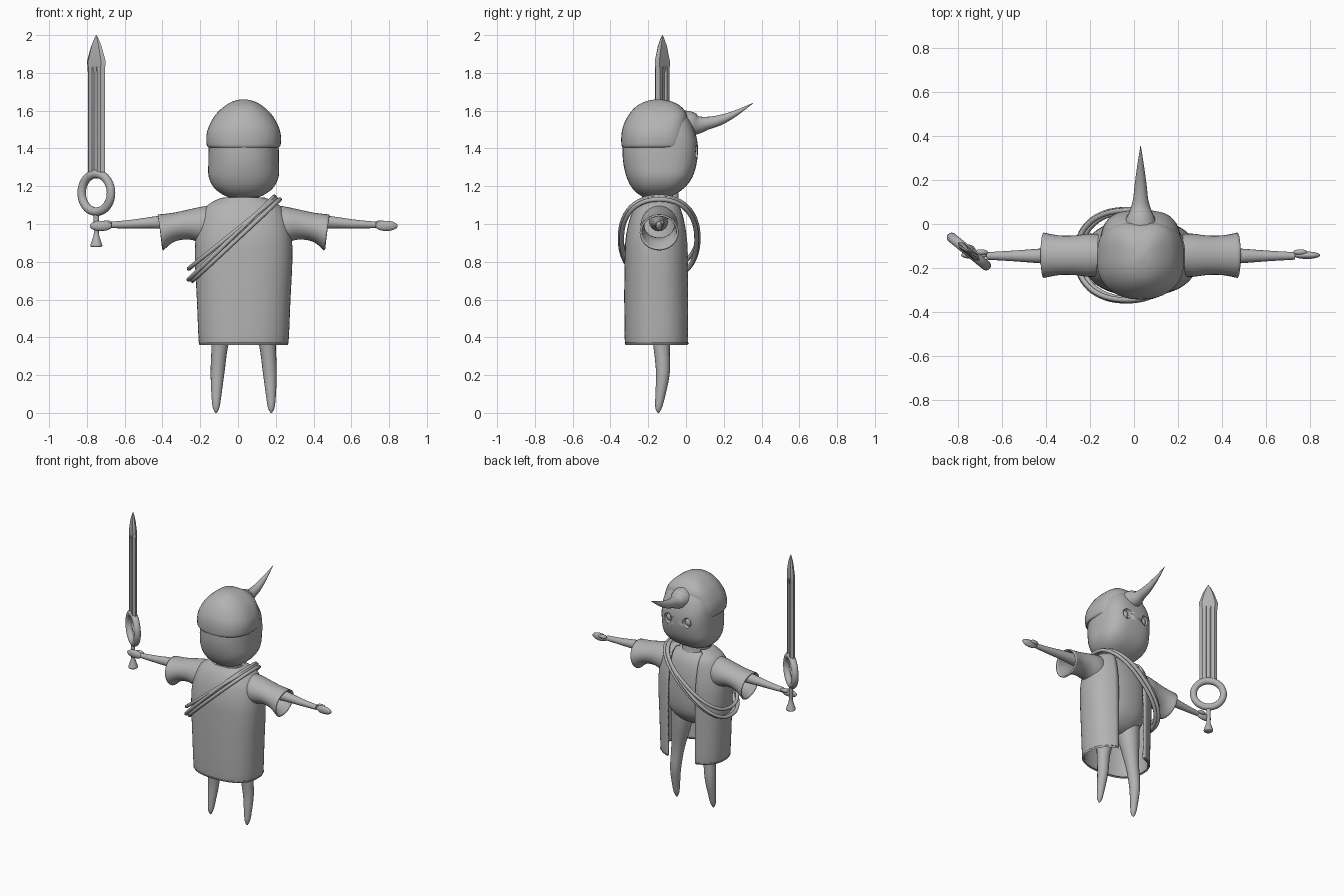
import bpy, bmesh, math
from mathutils import Vector, Matrix

if "Cube" in bpy.data.objects:
    bpy.data.objects.remove(bpy.data.objects["Cube"])

CX = 0.03  # body centre line
grey = bpy.data.materials.new("plain grey")
grey.diffuse_color = (0.45, 0.45, 0.45, 1)
grey.use_nodes = True
grey.node_tree.nodes["Principled BSDF"].inputs["Base Color"].default_value = grey.diffuse_color


def finish(name, bm, angle=40, thick=0):
    bmesh.ops.recalc_face_normals(bm, faces=bm.faces)
    me = bpy.data.meshes.new(name)
    bm.to_mesh(me)
    bm.free()
    ob = bpy.data.objects.new(name, me)
    bpy.context.collection.objects.link(ob)
    me.materials.append(grey)
    if thick:
        mod = ob.modifiers.new("thickness", 'SOLIDIFY')
        mod.thickness, mod.offset = thick, -1
    bpy.ops.object.select_all(action='DESELECT')
    ob.select_set(True)
    bpy.context.view_layer.objects.active = ob
    bpy.ops.object.shade_smooth_by_angle(angle=math.radians(angle))
    return ob


def smooth(rows, k=4):
    """Catmull-Rom interpolation between rows of numbers."""
    out = []
    for i in range(len(rows) - 1):
        p0, p1, p2, p3 = rows[max(i - 1, 0)], rows[i], rows[i + 1], rows[min(i + 2, len(rows) - 1)]
        for j in range(k):
            t = j / k
            out.append([0.5 * (2*b + (c-a)*t + (2*a-5*b+4*c-d)*t*t + (3*b-a-3*c+d)*t**3)
                        for a, b, c, d in zip(p0, p1, p2, p3)])
    return out + [list(rows[-1])]


def loft(name, rings, closed=True, caps=True, angle=40, thick=0):
    bm = bmesh.new()
    vs = [[bm.verts.new(p) for p in r] for r in rings]
    n = len(rings[0])
    for a, b in zip(vs, vs[1:]):
        for i in range(n if closed else n - 1):
            j = (i + 1) % n
            bm.faces.new((a[i], a[j], b[j], b[i]))
    if caps:
        bm.faces.new(vs[0])
        bm.faces.new(vs[-1])
    return finish(name, bm, angle, thick)


def oval(z, a, yb, yf, n=2.2, nf=None, gap=0, count=40):
    """Horizontal superellipse, starting at the front (+y); gap leaves an opening there."""
    nf = nf or n
    cy, h = (yb + yf) / 2, (yf - yb) / 2
    t0 = math.asin(min(gap / a, 0.75) ** (n / 2)) if gap else 0
    pts = []
    for i in range(count):
        t = t0 + (2 * math.pi - 2 * t0) * i / (count - 1 if gap else count)
        s, c = math.sin(t), math.cos(t)
        e = 2 / (nf if c > 0 else n)
        pts.append((CX + a * math.copysign(abs(s) ** e, s), cy + h * math.copysign(abs(c) ** e, c), z))
    return pts


def tube(name, rows, count=16, k=4):
    """Rows of x, y, z, radius, swept along their own path."""
    rows = smooth(rows, k)
    pts = [Vector(r[:3]) for r in rows]
    rings = []
    for i, p in enumerate(pts):
        d = (pts[min(i + 1, len(pts) - 1)] - pts[max(i - 1, 0)]).normalized()
        ref = Vector((0, 1, 0)) if abs(d.z) > 0.7 else Vector((0, 0, 1))
        u = d.cross(ref).normalized()
        v = d.cross(u)
        r = max(rows[i][3], 0.001)
        rings.append([p + r * (math.cos(q) * u + math.sin(q) * v)
                      for q in (2 * math.pi * j / count for j in range(count))])
    return loft(name, rings)


def ellipsoid(name, loc, size):
    bm = bmesh.new()
    bmesh.ops.create_uvsphere(bm, u_segments=24, v_segments=14, radius=1,
                              matrix=Matrix.Translation(loc) @ Matrix.Diagonal((*size, 1)))
    return finish(name, bm)


# head: rounded back, flatter face
head = loft("head", [oval(*r, 2.2, 3.0) for r in smooth([
    (1.135, .05, -.19, -.11), (1.15, .10, -.24, -.07), (1.19, .155, -.285, -.01), (1.25, .185, -.315, .035),
    (1.33, .187, -.333, .058), (1.41, .185, -.335, .063), (1.48, .178, -.33, .05),
    (1.55, .15, -.30, .02), (1.61, .10, -.25, -.03), (1.635, .03, -.19, -.11)])])
# eyes set in sockets
for s in (-1, 1):
    spot = (CX + s * .075, .055, 1.385)
    cut = ellipsoid("eye_cutter", spot, (.03, .035, .036))
    cut.hide_render = True
    cut.hide_viewport = True
    cut.display_type = 'WIRE'
    mod = head.modifiers.new("socket", 'BOOLEAN')
    mod.operation, mod.object = 'DIFFERENCE', cut
    ellipsoid("eye", (spot[0], .03, spot[2]), (.024, .022, .03))

# helmet dome with a rim, ending behind the face
loft("helmet", [oval(*r, 2.2, 3.2) for r in smooth([
    (1.405, .186, -.336, -.005), (1.42, .196, -.342, .003), (1.47, .197, -.342, .006), (1.52, .183, -.332, .008),
    (1.58, .148, -.302, .005), (1.625, .10, -.26, -.03), (1.65, .055, -.21, -.08),
    (1.66, .012, -.162, -.138)])])
# brow horn
tube("horn", [(CX, -.05, 1.52, .085), (CX, .02, 1.53, .068), (CX, .06, 1.525, .05), (CX, .11, 1.533, .035),
              (CX, .18, 1.55, .027), (CX, .26, 1.585, .016), (CX, .355, 1.64, .001)])
# neck and torso
tube("neck", [(CX, -.15, 1.05, .10), (CX, -.15, 1.12, .085), (CX, -.15, 1.17, .08)])
loft("torso", [oval(*r) for r in smooth([
    (.585, .05, -.19, -.11), (.62, .13, -.24, -.06), (.69, .19, -.28, -.015), (.80, .215, -.295, .0),
    (.95, .215, -.29, -.005), (1.06, .18, -.26, -.03), (1.115, .10, -.22, -.07)])])
# robe, open down the front
loft("robe", [oval(*r, 2.4, gap=.11, count=49) for r in smooth([
    (.365, .228, -.316, .016), (.38, .238, -.324, .022), (.6, .248, -.327, .022), (.8, .258, -.325, .02),
    (.92, .255, -.32, .015), (1.02, .235, -.30, .0), (1.09, .20, -.27, -.02),
    (1.125, .15, -.245, -.05), (1.14, .11, -.235, -.07)])], closed=False, caps=False, thick=.012)

for s, side in ((-1, "left"), (1, "right")):
    # flared sleeve: distance from centre at top and bottom, z low, z high, half depth
    rings = []
    for dt, db, lo, hi, h in smooth([
            (.17, .20, .88, 1.10, .095), (.23, .24, .905, 1.09, .098), (.30, .30, .918, 1.075, .09),
            (.37, .37, .905, 1.06, .09), (.455, .425, .86, 1.05, .103)]):
        ring = []
        for j in range(32):
            q = 2 * math.pi * j / 32
            f = (1 + math.sin(q)) / 2
            ring.append((CX + s * (db + (dt - db) * f), -.142 + h * math.cos(q), lo + (hi - lo) * f))
        rings.append(ring)
    loft(side + "_sleeve", rings, caps=False, thick=.01)
    # thin arm with a small hand
    tube(side + "_arm", [(CX + s * .15, -.145, 1.01, .055), (CX + s * .42, -.145, 1.01, .036),
                         (CX + s * .58, -.145, 1.0, .024), (CX + s * .70, -.145, .995, .017)])
    ellipsoid(side + "_hand", (CX + s * .755, -.142, .99), (.06, .017, .027))
    ellipsoid(side + "_thumb", (CX + s * .725, -.128, 1.005), (.032, .013, .014))
    # tapering leg
    tube(side + "_leg", [(CX + s * .09, -.14, .72, .085), (CX + s * .10, -.135, .56, .07),
                         (CX + s * .125, -.13, .37, .045), (CX + s * .138, -.122, .22, .037),
                         (CX + s * .144, -.135, .1, .027), (CX + s * .146, -.145, .03, .018),
                         (CX + s * .146, -.147, .0, .004)])

# diagonal cords around the chest
for k, (x, z, half, tilt, depth) in enumerate(((-.035, .925, .315, 44, .207), (-.03, .95, .295, 39, .203),
                                               (-.01, .915, .315, 43, .198))):
    bm = bmesh.new()
    c, s = math.cos(math.radians(tilt)), math.sin(math.radians(tilt))
    grid = []
    for i in range(64):
        q = 2 * math.pi * i / 64
        out = Vector((c * math.cos(q), math.sin(q), s * math.cos(q)))
        up = Vector((-s, 0, c))
        e = lambda w: math.copysign(abs(w) ** .88, w)
        mid = Vector((x + half * c * e(math.cos(q)), -.142 + depth * e(math.sin(q)), z + half * s * e(math.cos(q))))
        grid.append([bm.verts.new(mid + .012 * (math.cos(w) * out + math.sin(w) * up))
                     for w in (2 * math.pi * j / 10 for j in range(10))])
    for i in range(64):
        a, b = grid[i], grid[(i + 1) % 64]
        for j in range(10):
            bm.faces.new((a[j], a[(j + 1) % 10], b[(j + 1) % 10], b[j]))
    finish("chest_cord", bm)

# sword, built upright then turned
place = Matrix.Translation((-.75, -.125, 0)) @ Matrix.Rotation(math.radians(-39), 4, 'Z')


def blade_ring(z, w, t, groove):
    prof = [(-w, 0), (-.7 * w, t), (-.3 * w, t), (-.2 * w, t - groove), (.2 * w, t - groove), (.3 * w, t), (.7 * w, t)]
    prof += [(-px, -py) for px, py in prof]
    return [place @ Vector((px, py, z)) for px, py in prof]


loft("sword_blade", [blade_ring(*r) for r in (
    (1.25, .058, .016, .01), (1.80, .058, .016, .01), (1.83, .06, .016, .0), (1.86, .064, .015, 0),
    (1.94, .036, .011, 0), (1.985, .012, .005, 0), (2.0, .001, .001, 0))], angle=25)
bpy.ops.mesh.primitive_torus_add(major_radius=.1, minor_radius=.023, major_segments=40, minor_segments=14)
ring = bpy.context.object
ring.name = "sword_ring_guard"
ring.matrix_world = place @ Matrix.Translation((0, 0, 1.165)) @ Matrix.Rotation(math.pi / 2, 4, 'X')
ring.data.materials.append(grey)
bpy.ops.object.shade_smooth()
tube("sword_grip", [(-.75, -.125, z, r) for z, r in (
    (.878, .026), (.885, .032), (.90, .028), (.94, .015), (.97, .013), (1.01, .014), (1.06, .014))])
